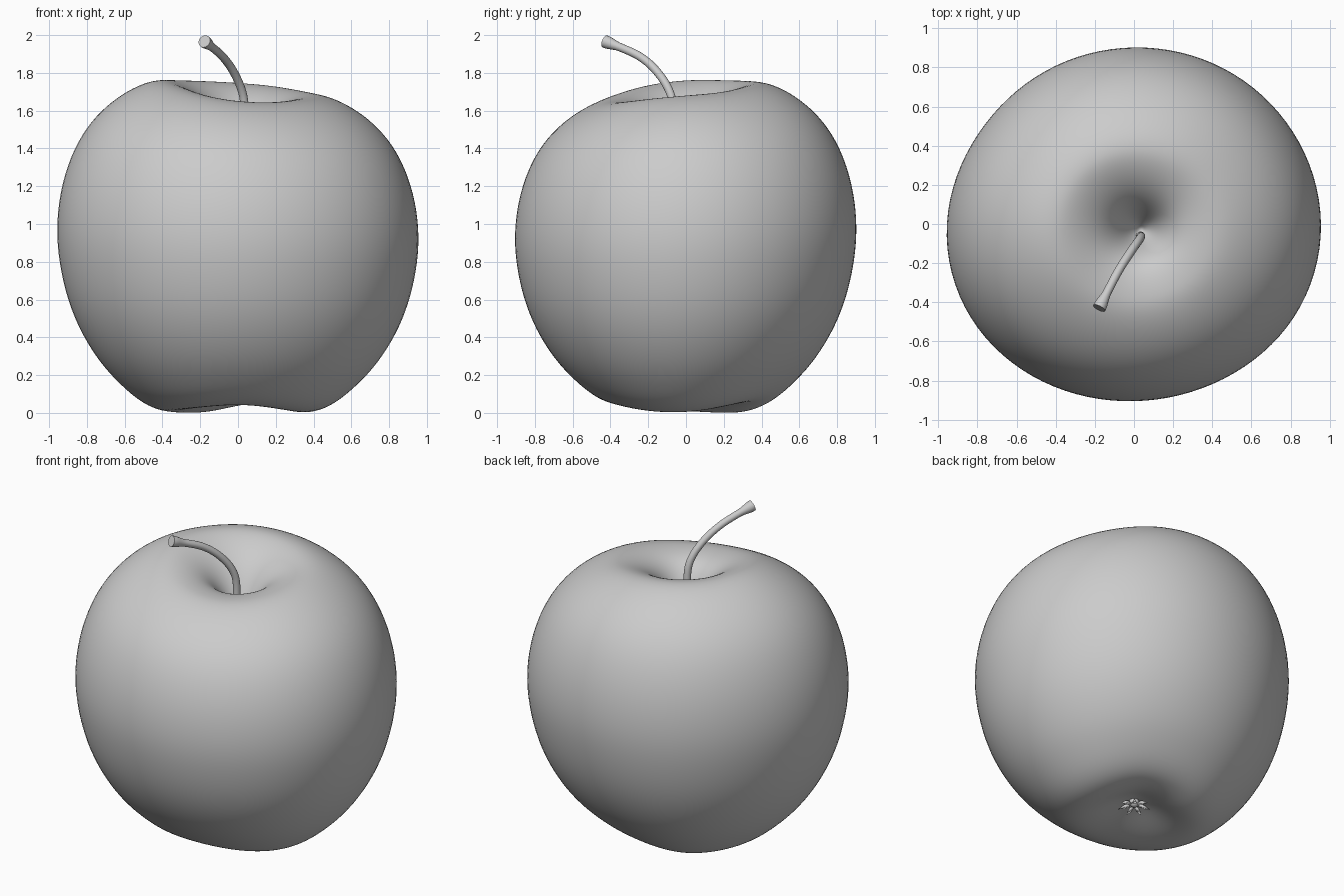
import bpy, bmesh, math
from mathutils import Vector

if "Cube" in bpy.data.objects:
    bpy.data.objects.remove(bpy.data.objects["Cube"])


def spline(pts, t, closed=False, soft=True):
    """Point at t (0..1): soft = B-spline, otherwise Catmull-Rom."""
    n = len(pts)
    seg = n if closed else n - 1
    u = t * seg
    i = min(int(u), seg - 1)
    f = u - i

    def p(k):
        k = k % n if closed else max(0, min(n - 1, k))
        return Vector(pts[k])
    a, b, c, d = p(i - 1), p(i), p(i + 1), p(i + 2)
    if soft:
        return ((1 - f) ** 3 * a + (3 * f ** 3 - 6 * f * f + 4) * b
                + (-3 * f ** 3 + 3 * f * f + 3 * f + 1) * c + f ** 3 * d) / 6
    return 0.5 * (2 * b + (c - a) * f + (2 * a - 5 * b + 4 * c - d) * f * f
                  + (3 * b - a - 3 * c + d) * f ** 3)


def make_object(name, bm):
    bmesh.ops.recalc_face_normals(bm, faces=bm.faces[:])
    for f in bm.faces:
        f.smooth = True
    me = bpy.data.meshes.new(name)
    bm.to_mesh(me)
    bm.free()
    ob = bpy.data.objects.new(name, me)
    bpy.context.collection.objects.link(ob)
    return ob


# Apple profile: (radius fraction, height fraction), basin to stem cavity
profile = [(0, .045), (.08, .04), (.16, .025), (.25, .008), (.35, -.003), (.45, .003),
           (.55, .032), (.65, .08), (.74, .132), (.82, .194), (.89, .265), (.945, .345),
           (.985, .44), (1.006, .55), (.98, .68), (.905, .80), (.80, .887), (.67, .95),
           (.54, .989), (.44, 1.003), (.35, .998), (.255, .978), (.175, .945),
           (.11, .895), (.05, .83), (0, .8)]
# Shape around the axis, every 30 degrees from +x: (radius, shoulder z, foot z)
around = [(.962, 1.68, .0), (.94, 1.695, .03), (.918, 1.73, .065),
          (.90, 1.747, .045), (.903, 1.757, .0), (.915, 1.76, .0),
          (.965, 1.765, .01), (.97, 1.735, .02), (.93, 1.68, .035),
          (.90, 1.645, .05), (.91, 1.64, .032), (.953, 1.66, .006)]
basin = Vector((.04, .05))
cavity = Vector((.035, -.03))

N, M = 96, 110
bm = bmesh.new()
rings = []
for j in range(M + 1):
    t = j / M
    rf, hf = spline([(a, b, 0) for a, b in profile], t).xy
    if j in (0, M):
        rf = 0
    w = max(0, 1 - rf / .42)          # pull towards the hollow centres
    w = w * w * (3 - 2 * w)
    ring = []
    for i in range(N):
        a = 2 * math.pi * i / N
        R, top, foot = spline(around, i / N, True)
        off = (basin if t < .5 else cavity) * w
        top += (1.70 - top) * w
        foot += (.015 - foot) * w
        co = (R * rf * math.cos(a) + off.x, R * rf * math.sin(a) + off.y,
              foot + (top - foot) * hf)
        ring.append(bm.verts.new(co))
        if j in (0, M):
            break
    rings.append(ring)
for lo, hi in zip(rings, rings[1:]):
    for i in range(N):
        k = (i + 1) % N
        q = [lo[i % len(lo)], lo[k % len(lo)], hi[k % len(hi)], hi[i % len(hi)]]
        bm.faces.new(list(dict.fromkeys(q)))
make_object("apple_body", bm)

# Stem: curved tube with a flared tip
path = [(.03, -.06, 1.33), (.035, -.062, 1.5), (.03, -.075, 1.665), (-.015, -.14, 1.79),
        (-.085, -.25, 1.89), (-.178, -.43, 1.967)]
cu = bpy.data.curves.new("stem", 'CURVE')
cu.dimensions = '3D'
cu.bevel_depth = 1
cu.bevel_resolution = 6
cu.use_fill_caps = True
K = 60
s = cu.splines.new('POLY')
s.points.add(K)
for i in range(K + 1):
    t = i / K
    s.points[i].co = (*spline(path, t, soft=False), 1)
    x = min(1, max(0, (t - .9) / .08))
    s.points[i].radius = .022 + .012 * x * x * (3 - 2 * x)
stem = bpy.data.objects.new("stem", cu)
bpy.context.collection.objects.link(stem)
bpy.context.view_layer.objects.active = stem
stem.select_set(True)
bpy.ops.object.convert(target='MESH')
bpy.ops.object.shade_smooth_by_angle(angle=math.radians(50))

# Calyx: small ring of pointed sepals in the basin
bm = bmesh.new()
c = Vector((basin.x, basin.y, .075))
for i in range(7):
    a = 2 * math.pi * i / 7
    d = Vector((math.cos(a), math.sin(a), 0))
    n = Vector((-d.y, d.x, 0))
    low = [bm.verts.new(c + d * r + n * w + Vector((0, 0, z)))
           for r, w, z in ((.025, -.01, -.02), (.025, .01, -.02), (.06, .012, -.03),
                           (.1, 0, -.035), (.06, -.012, -.03))]
    root = bm.verts.new(c + d * .05)
    bm.faces.new(low)
    for k in range(5):
        bm.faces.new((low[k], low[(k + 1) % 5], root))
core = bmesh.ops.create_uvsphere(bm, u_segments=16, v_segments=8, radius=.03)
for v in core["verts"]:
    v.co += c
make_object("calyx", bm)
